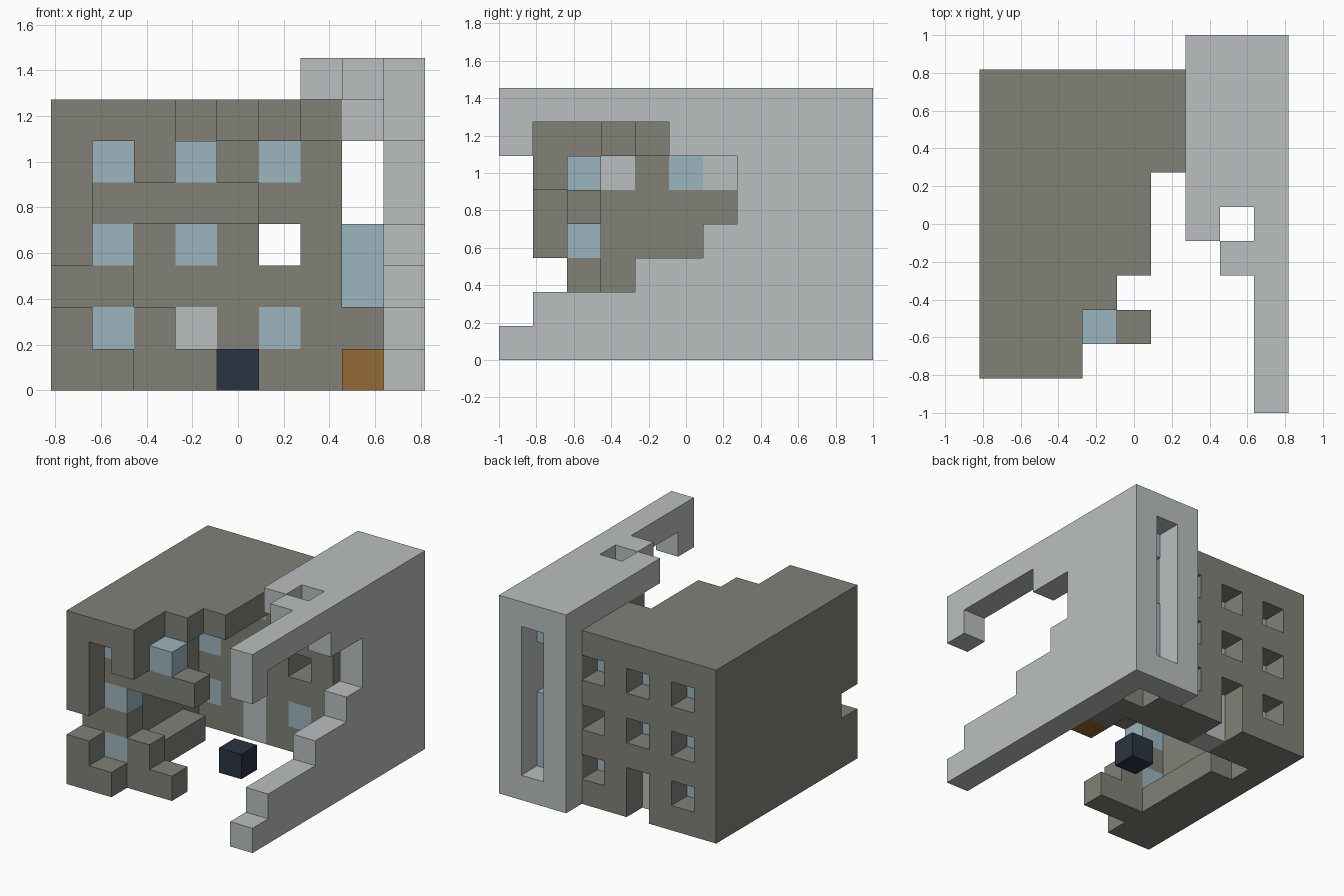
import bpy
import bmesh
from mathutils import Vector

cube = bpy.data.objects.get("Cube")
if cube:
    bpy.data.objects.remove(cube, do_unlink=True)

UNIT = 2 / 11          # edge of one block
ORIGIN = Vector((-4.5, -5.5, 0))


def material(name, colour):
    m = bpy.data.materials.new(name)
    m.use_nodes = True
    m.diffuse_color = (*colour, 1)
    m.node_tree.nodes["Principled BSDF"].inputs["Base Color"].default_value = (*colour, 1)
    return m


STONE = material("dark stone", (0.22, 0.22, 0.19))
CONCRETE = material("pale concrete", (0.49, 0.52, 0.52))
GLASS = material("pale blue glass", (0.33, 0.46, 0.51))
NAVY = material("navy", (0.024, 0.034, 0.054))
WOOD = material("orange wood", (0.29, 0.145, 0.036))


def cells(xs, ys, zs):
    """All block positions in inclusive ranges; a single number means one layer."""
    spans = [(s, s) if isinstance(s, int) else s for s in (xs, ys, zs)]
    rx, ry, rz = [range(a, b + 1) for a, b in spans]
    return {(x, y, z) for x in rx for y in ry for z in rz}


def build(name, blocks, mat):
    """Skin a set of blocks with its outer faces and merge the flat areas."""
    bm = bmesh.new()
    for c in blocks:
        for axis in range(3):
            for side in (0, 1):
                n = list(c)
                n[axis] += 2 * side - 1
                if tuple(n) in blocks:
                    continue
                u, v = (axis + 1) % 3, (axis + 2) % 3
                loop = []
                for du, dv in ((0, 0), (1, 0), (1, 1), (0, 1)):
                    p = Vector(c)
                    p[axis] += side
                    p[u] += du
                    p[v] += dv
                    loop.append(bm.verts.new((p + ORIGIN) * UNIT))
                bm.faces.new(loop if side else loop[::-1])
    bmesh.ops.remove_doubles(bm, verts=bm.verts, dist=0.001)
    bmesh.ops.dissolve_limit(bm, angle_limit=0.01, verts=bm.verts, edges=bm.edges)
    mesh = bpy.data.meshes.new(name)
    bm.to_mesh(mesh)
    bm.free()
    mesh.materials.append(mat)
    obj = bpy.data.objects.new(name, mesh)
    bpy.context.collection.objects.link(obj)
    return obj


def plate(name, y, z, mat):
    """Thin panel on the inner face of the side wall."""
    obj = build(name, {(1, y, z)}, mat)
    inner = (1 + ORIGIN.x) * UNIT
    for v in obj.data.vertices:
        v.co.x = inner + (v.co.x - inner) * 0.04


GRID = (1, 3, 5)       # window columns and storeys

# Back wall: open frames outside, glazed layer inside
outer_back = cells((0, 6), 9, (0, 6))
inner_back = cells((0, 6), 8, (0, 6))
openings = {(x, z) for x in GRID for z in GRID}
for x, z in openings | {(3, 0)}:
    outer_back.discard((x, 9, z))
    inner_back.discard((x, 8, z))
back_panes = {(x, 8, z) for x, z in openings - {(5, 3), (3, 1)}}

# Side wall, broken floor slab and stepped roof
side_wall = cells(0, (1, 9), (0, 6)) - {(0, 1, 2)}
floor = cells((0, 1), (1, 6), 0)
roof = (cells((0, 2), (1, 2), 6) | cells((0, 3), 3, 6) | cells((0, 4), (4, 6), 6)
        | cells((0, 6), (7, 9), 6) | cells(6, 6, 6))

# Broken front wall, outer course then inner course
outer_front = cells((0, 1), 1, 0) | cells(2, 1, (5, 6))
inner_front = (cells((0, 3), 2, 0) | cells(2, 2, 1) | cells((0, 1), 2, 2)
               | cells((0, 4), 2, 4) | cells(2, 2, 5))
front_panes = {(1, 2, z) for z in GRID} | {(3, 2, 5)}

# Passage sill between the two volumes
sill = cells(7, (7, 8), 0) | cells(7, 8, 1)

build("building_walls", outer_back | inner_back | side_wall | floor | roof
      | outer_front | inner_front | sill, STONE)
build("back_window_panes", back_panes, GLASS)
build("front_window_panes", front_panes, GLASS)
build("back_door", cells(3, 8, (0, 1)), CONCRETE)

# Tall outer wall with a ragged, stepped opening: first solid row per level
tower = set()
for z, start in enumerate((0, 1, 4, 6, 7, 7, 5, 0)):
    tower |= cells(8, (start, 10), z)
tower |= cells(8, 0, 6)

# Rear face with its tall slot, top deck with a hole, and lintel
tower |= cells((6, 8), 10, (0, 7)) - cells(7, 10, (1, 6))
tower |= cells(6, (5, 10), 7) | cells(7, (6, 10), 7) | cells(7, 4, 7)
tower |= cells(7, (6, 8), 6)
build("outer_wall", tower, CONCRETE)
build("slot_glazing", cells(7, 9, (1, 3)) | cells(7, 9, 6), GLASS)

# Loose blocks at ground level
build("centre_block", cells(4, 5, 0), NAVY)
build("wooden_block", cells(7, 6, 0), WOOD)

# Panels on the inside of the side wall
plate("front_wall_panel", 3, 5, CONCRETE)
plate("rear_wall_panel", 6, 5, CONCRETE)
plate("blue_wall_panel", 5, 5, GLASS)
